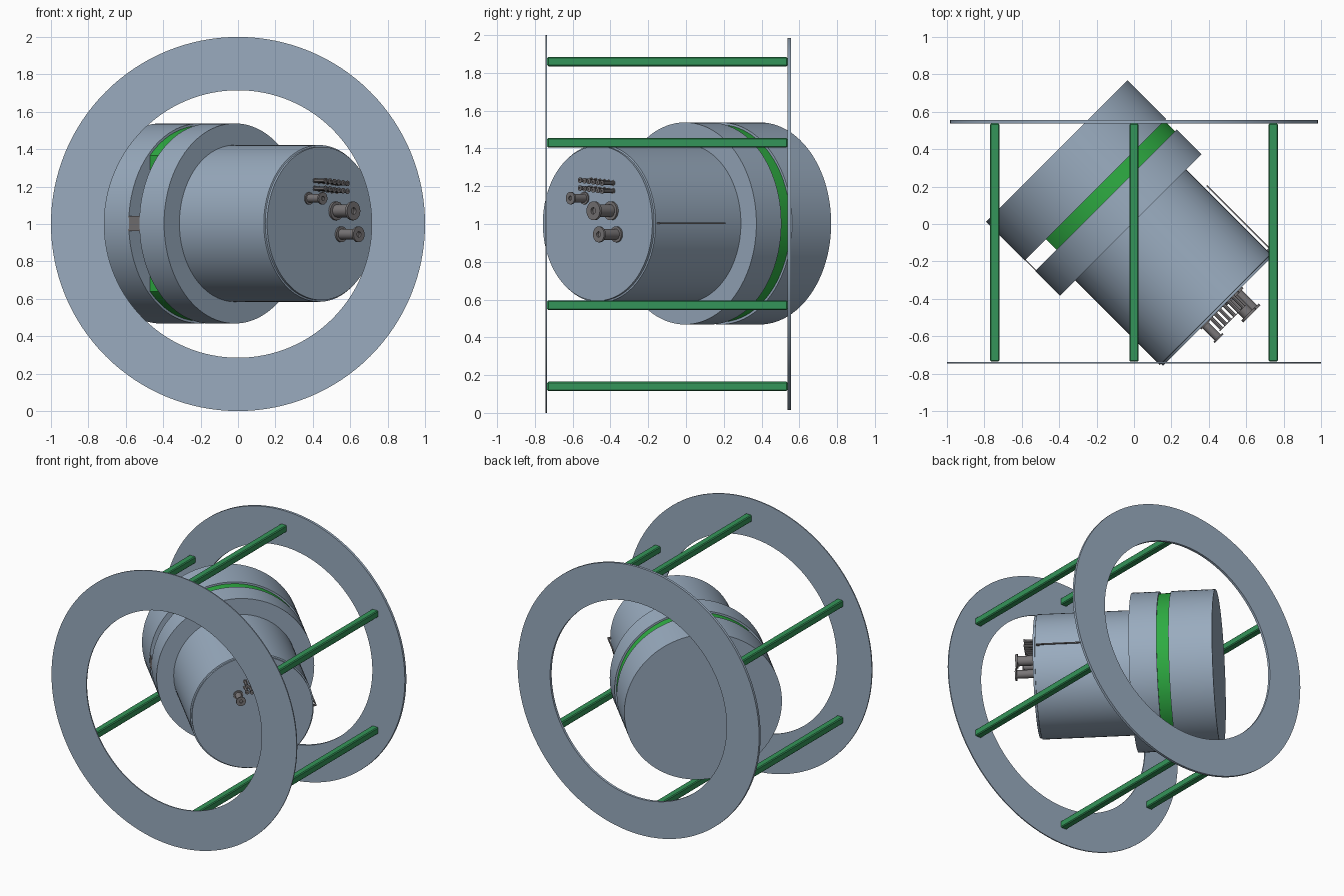
import bpy, bmesh, math
from mathutils import Matrix, Vector

cube = bpy.data.objects.get("Cube")
if cube:
    bpy.data.objects.remove(cube, do_unlink=True)


def material(name, rgb):
    m = bpy.data.materials.new(name)
    m.use_nodes = True
    m.diffuse_color = (*rgb, 1)
    m.node_tree.nodes["Principled BSDF"].inputs["Base Color"].default_value = (*rgb, 1)
    return m


STEEL = material("blue grey steel", (0.32, 0.41, 0.52))
BAR = material("bar green", (0.034, 0.30, 0.10))
BAND = material("bright green", (0.027, 0.41, 0.054))
FITTING = material("fitting grey", (0.19, 0.18, 0.185))

# Drum frame: local z runs along the tilted axis, local y is world up
d = math.sqrt(0.5)
OFF = -0.016
DRUM = Matrix(((d, 0, d, OFF * d), (d, 0, -d, OFF * d), (0, 1, 0, 1.003), (0, 0, 0, 1)))
# Hoop frame: local z runs along world y
HOOP = Matrix.Translation((0, 0, 1)) @ Matrix.Rotation(-math.pi / 2, 4, 'X')


def finish(name, bm, mat, matrix):
    bmesh.ops.transform(bm, matrix=matrix, verts=bm.verts)
    bmesh.ops.recalc_face_normals(bm, faces=bm.faces)
    me = bpy.data.meshes.new(name)
    bm.to_mesh(me)
    bm.free()
    me.materials.append(mat)
    ob = bpy.data.objects.new(name, me)
    bpy.context.collection.objects.link(ob)
    bpy.ops.object.select_all(action='DESELECT')
    ob.select_set(True)
    bpy.context.view_layer.objects.active = ob
    bpy.ops.object.shade_smooth_by_angle(angle=math.radians(30))
    return ob


def lathe(profile, steps, closed=False):
    """Spin (radius, height) points round local z."""
    bm = bmesh.new()
    vs = [bm.verts.new((r, 0, h)) for r, h in profile]
    pairs = list(zip(vs, vs[1:])) + ([(vs[-1], vs[0])] if closed else [])
    es = [bm.edges.new(p) for p in pairs]
    bmesh.ops.spin(bm, geom=vs + es, cent=(0, 0, 0), axis=(0, 0, 1),
                   angle=2 * math.pi, steps=steps)
    bmesh.ops.remove_doubles(bm, verts=bm.verts, dist=1e-5)
    return bm


def box(size, centre, bevel=0):
    bm = bmesh.new()
    bmesh.ops.create_cube(bm, size=1)
    bmesh.ops.scale(bm, vec=size, verts=bm.verts)
    bmesh.ops.translate(bm, vec=centre, verts=bm.verts)
    if bevel:
        bmesh.ops.bevel(bm, geom=bm.edges[:], offset=bevel, segments=1, affect='EDGES')
    return bm


# Two flat hoops
for name, r0, r1, y0, y1 in (("front_hoop", 0.715, 1.0, -0.745, -0.737),
                             ("back_hoop", 0.72, 0.985, 0.537, 0.555)):
    finish(name, lathe([(r0, y0), (r1, y0), (r1, y1), (r0, y1)], 128, True), STEEL, HOOP)

# Six bars joining the hoops
for i in range(6):
    a = math.radians(30 + 60 * i)
    c = (0.86 * math.cos(a), -0.099, 1 + 0.86 * math.sin(a))
    finish(f"tie_bar_{i + 1}", box((0.05, 1.272, 0.05), c, 0.006), BAR, Matrix())

# Drum: rear section, collar and narrower front body
finish("rear_drum", lathe([(0, -0.568), (0.535, -0.568), (0.535, -0.275), (0, -0.275)], 96), STEEL, DRUM)
finish("collar", lathe([(0, -0.195), (0.535, -0.195), (0.535, -0.008), (0, -0.008)], 96), STEEL, DRUM)
finish("front_body", lathe([(0, -0.01), (0.419, -0.01), (0.419, 0.63), (0.41, 0.632),
                            (0.41, 0.646), (0, 0.646)], 96), STEEL, DRUM)

# Green disc between the sections, cut flat on one side
bm = lathe([(0, -0.275), (0.522, -0.275), (0.522, -0.195), (0, -0.195)], 96)
cut = bmesh.ops.bisect_plane(bm, geom=bm.verts[:] + bm.edges[:] + bm.faces[:],
                             plane_co=(-0.375, 0, 0), plane_no=(-1, 0, 0), clear_outer=True)
bmesh.ops.holes_fill(bm, edges=[e for e in bm.edges if e.is_boundary], sides=0)
finish("green_disc", bm, BAND, DRUM)

# Small strap bridging the open slot
finish("slot_strap", box((0.006, 0.08, 0.09), (-0.531, 0, -0.235)), FITTING, DRUM)

# Thin blade along the side of the front body
finish("side_blade", box((0.008, 0.008, 0.49), (0.437, 0, 0.375)), FITTING, DRUM)
finish("blade_foot", box((0.03, 0.008, 0.02), (0.426, 0, 0.61)), FITTING, DRUM)


def spool(name, t, z, r, tip, steps=24):
    """Flanged connector standing on the front face, with a socket in its tip."""
    base, f = 0.644, 0.3 * r
    bm = lathe([(0, base), (r, base), (r, base + f), (0.68 * r, base + f), (0.68 * r, tip - f),
                (r, tip - f), (r, tip), (0.35 * r, tip), (0.35 * r, tip - f), (0, tip - f)], steps)
    finish(name, bm, FITTING, DRUM @ Matrix.Translation((t - OFF, z - 1.003, 0)))


# Three large connectors and two rows of pins
spool("large_connector_upper", 0.09, 1.07, 0.05, 0.785)
spool("large_connector_lower", 0.13, 0.945, 0.042, 0.785)
spool("small_connector", -0.112, 1.137, 0.033, 0.755)
for row in range(2):
    for i in range(6):
        spool(f"pin_{row + 1}_{i + 1}", -0.065 + 0.033 * i, 1.232 - 0.042 * row - 0.003 * i,
              0.015, 0.73, 12)
